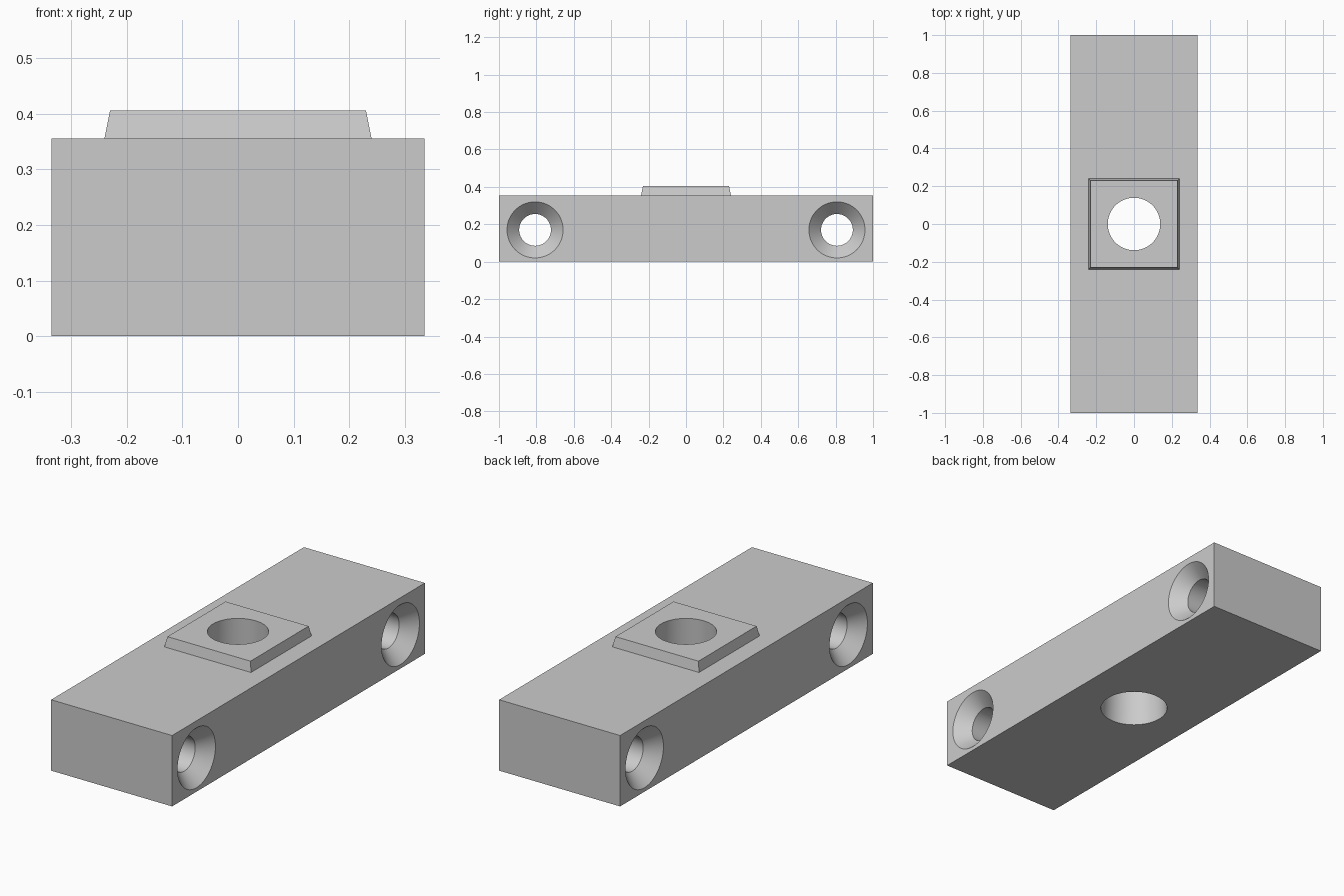
import bpy, bmesh
from math import pi
from mathutils import Matrix

default = bpy.data.objects.get("Cube")
if default:
    bpy.data.objects.remove(default, do_unlink=True)

grey = bpy.data.materials.new("plain grey")
grey.use_nodes = True
colour = (0.6, 0.6, 0.6, 1)
grey.diffuse_color = colour
grey.node_tree.nodes["Principled BSDF"].inputs["Base Color"].default_value = colour

WIDTH, LENGTH, HEIGHT, TOP = 0.67, 2.0, 0.355, 0.405
HOLE_BOTTOM, HOLE_TOP = 0.159, 0.139
SCREW_Y, SCREW_Z, SCREW_R, SINK_R, SINK_DEPTH = 0.807, 0.17, 0.085, 0.15, 0.067


def finish(bm, name):
    bmesh.ops.recalc_face_normals(bm, faces=bm.faces)
    mesh = bpy.data.meshes.new(name)
    bm.to_mesh(mesh)
    bm.free()
    mesh.materials.append(grey)
    obj = bpy.data.objects.new(name, mesh)
    bpy.context.collection.objects.link(obj)
    return obj


def lathe(name, profile, matrix, sides=64):
    """Closed solid of revolution from (radius, height) rings."""
    bm = bmesh.new()
    rings = []
    for radius, height in profile:
        ring = bmesh.ops.create_circle(bm, segments=sides, radius=radius,
                                       matrix=matrix @ Matrix.Translation((0, 0, height)))
        rings.append(ring["verts"])
    for low, high in zip(rings, rings[1:]):
        for i in range(sides):
            j = (i + 1) % sides
            bm.faces.new((low[i], low[j], high[j], high[i]))
    bm.faces.new(rings[0])
    bm.faces.new(rings[-1])
    return finish(bm, name)


def combine(target, tool, operation):
    tool.hide_render = True
    mod = target.modifiers.new(tool.name, 'BOOLEAN')
    mod.operation = operation
    mod.solver = 'EXACT'
    mod.object = tool
    bpy.ops.object.select_all(action='DESELECT')
    target.select_set(True)
    bpy.context.view_layer.objects.active = target
    bpy.ops.object.modifier_apply(modifier=mod.name)
    bpy.data.objects.remove(tool, do_unlink=True)


# Long rectangular block
bm = bmesh.new()
bmesh.ops.create_cube(bm, matrix=Matrix.Translation((0, 0, HEIGHT / 2))
                      @ Matrix.Diagonal((WIDTH, LENGTH, HEIGHT, 1)))
block = finish(bm, "mounting_block")

# Raised square pad with sloping sides, rooted inside the block
pad_root, pad_top = 0.25, 0.23
bm = bmesh.new()
bmesh.ops.create_cone(bm, cap_ends=True, segments=4, radius1=pad_root * 2 ** 0.5,
                      radius2=pad_top * 2 ** 0.5, depth=0.1,
                      matrix=Matrix.Translation((0, 0, TOP - 0.05)) @ Matrix.Rotation(pi / 4, 4, 'Z'))
combine(block, finish(bm, "raised_pad"), 'UNION')

# Vertical through hole, slightly tapered
slope = (HOLE_BOTTOM - HOLE_TOP) / TOP
margin = 0.05
hole = [(HOLE_BOTTOM + slope * margin, -margin), (HOLE_TOP - slope * margin, TOP + margin)]
combine(block, lathe("centre_hole", hole, Matrix()), 'DIFFERENCE')

# Cross holes, countersunk on both sides
half = WIDTH / 2
screw = [(SINK_R, -half - margin), (SINK_R, -half), (SCREW_R, -half + SINK_DEPTH),
         (SCREW_R, half - SINK_DEPTH), (SINK_R, half), (SINK_R, half + margin)]
for side in (-1, 1):
    place = Matrix.Translation((0, side * SCREW_Y, SCREW_Z)) @ Matrix.Rotation(pi / 2, 4, 'Y')
    combine(block, lathe("screw_hole", screw, place), 'DIFFERENCE')

# Smooth hole walls with crisp edges
bpy.ops.object.select_all(action='DESELECT')
block.select_set(True)
bpy.context.view_layer.objects.active = block
bpy.ops.object.shade_smooth_by_angle(angle=pi / 7)
